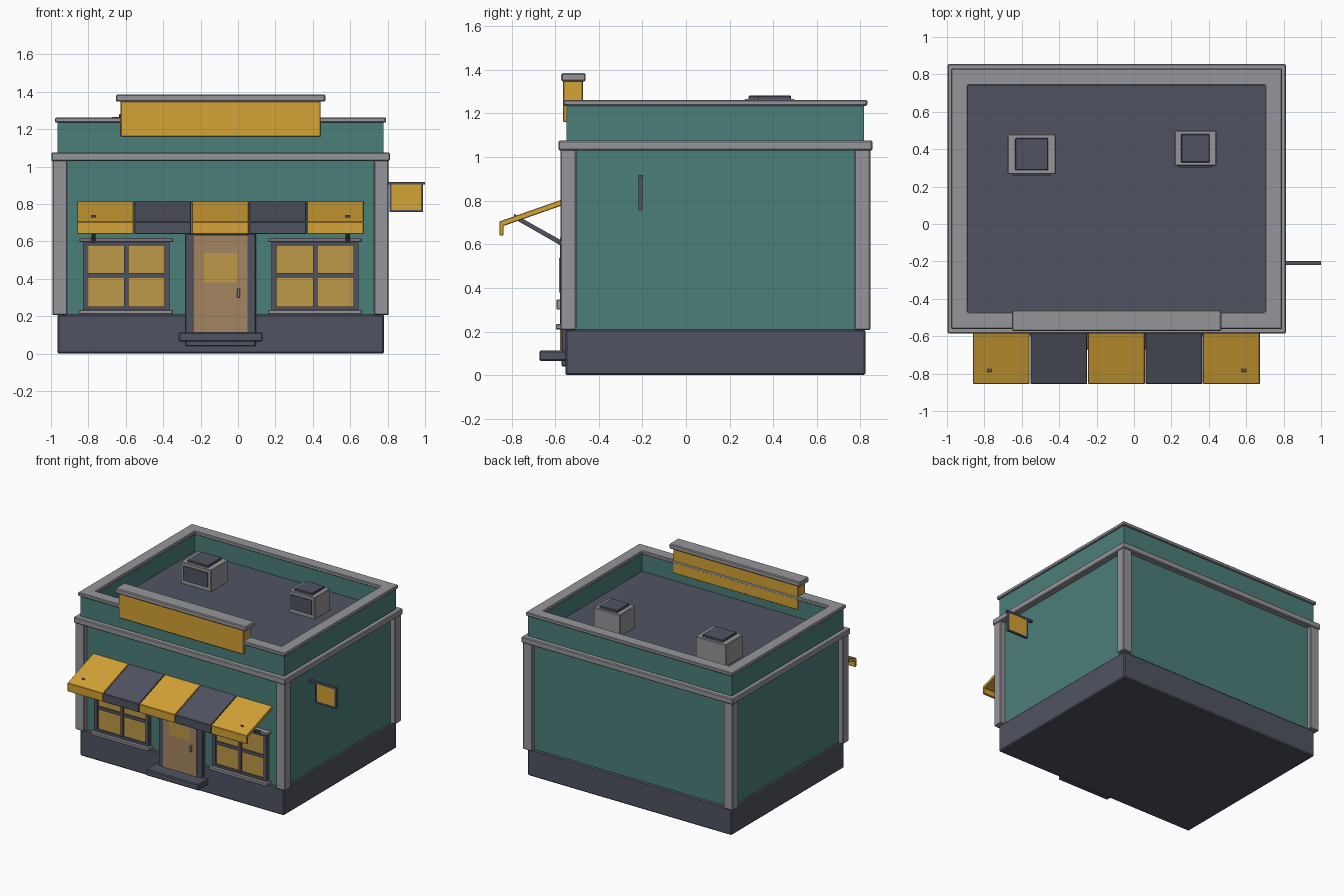
import bpy
import bmesh

cube = bpy.data.objects.get("Cube")
if cube:
    bpy.data.objects.remove(cube, do_unlink=True)

# Centre of the building footprint
CX, CY = -.093, .135


def material(name, *srgb):
    """Flat material from sRGB bytes, stored as linear values."""
    def linear(c):
        c /= 255
        return ((c + .055) / 1.055) ** 2.4
    colour = (*map(linear, srgb), 1)
    mat = bpy.data.materials.new(name)
    mat.use_nodes = True
    mat.diffuse_color = colour
    shader = next(n for n in mat.node_tree.nodes if n.type == 'BSDF_PRINCIPLED')
    shader.inputs["Base Color"].default_value = colour
    shader.inputs["Roughness"].default_value = .8
    return mat


TEAL = material("teal_wall", 75, 126, 122)
STONE = material("grey_stone", 150, 150, 155)
SLATE = material("dark_slate", 80, 84, 97)
YELLOW = material("warm_yellow", 212, 163, 54)
GLASS = material("amber_glass", 190, 152, 72)
WOOD = material("brown_door", 165, 133, 96)


def make(name, verts, faces, mat, bevel=0):
    mesh = bpy.data.meshes.new(name)
    mesh.from_pydata(verts, [], faces)
    bm = bmesh.new()
    bm.from_mesh(mesh)
    bmesh.ops.recalc_face_normals(bm, faces=bm.faces)
    bm.to_mesh(mesh)
    bm.free()
    mesh.materials.append(mat)
    obj = bpy.data.objects.new(name, mesh)
    bpy.context.collection.objects.link(obj)
    if bevel:
        mod = obj.modifiers.new("edge_bevel", 'BEVEL')
        mod.width = bevel
        mod.segments = 1
    return obj


def extrude_x(name, profile, x0, x1, mat, bevel=0):
    """Extrude a (y, z) profile between two x positions."""
    n = len(profile)
    verts = [(x, y, z) for x in (x0, x1) for y, z in profile]
    faces = [(i, (i + 1) % n, (i + 1) % n + n, i + n) for i in range(n)]
    faces += [tuple(range(n)), tuple(range(n, n + n))]
    return make(name, verts, faces, mat, bevel)


def box(name, x, y, z, mat, bevel=0):
    """Box from (min, max) pairs on each axis."""
    profile = [(y[0], z[0]), (y[1], z[0]), (y[1], z[1]), (y[0], z[1])]
    return extrude_x(name, profile, x[0], x[1], mat, bevel)


def ring(name, half_x, half_y, width, z, mat, bevel=0):
    """Rectangular frame lying flat around the building centre."""
    verts = []
    for inset, height in ((0, z[0]), (0, z[1]), (width, z[1]), (width, z[0])):
        for sx, sy in ((-1, -1), (1, -1), (1, 1), (-1, 1)):
            verts.append((CX + sx * (half_x - inset), CY + sy * (half_y - inset), height))
    faces = []
    for loop in range(4):
        for i in range(4):
            a, b = loop * 4, (loop + 1) % 4 * 4
            j = (i + 1) % 4
            faces.append((a + i, a + j, b + j, b + i))
    return make(name, verts, faces, mat, bevel)


def around(centre, half):
    return centre - half, centre + half


# Main body
box("foundation", around(CX, .873), around(CY, .688), (0, .21), SLATE, .008)
box("walls", around(CX, .858), around(CY, .676), (.2, 1.05), TEAL)
box("cornice", around(CX, .905), around(CY, .72), (1.03, 1.076), STONE, .006)
box("roof", around(CX, .83), around(CY, .64), (1.06, 1.1), SLATE)
ring("parapet", .872, .682, .07, (1.07, 1.24), TEAL)
ring("parapet_cap", .885, .696, .09, (1.235, 1.262), STONE, .005)

# Corner pillars
for sx, side in ((-1, "right"), (1, "left")):
    for sy, end in ((-1, "front"), (1, "back")):
        box(f"{end}_{side}_pillar", around(CX + sx * .859, .039),
            around(CY + sy * .674, .036), (.206, 1.04), STONE, .005)

# Raised fascia board above the front wall
box("fascia_board", around(CX, .535), (-.564, -.472), (1.16, 1.35), YELLOW, .004)
box("fascia_cap", around(CX, .56), (-.572, -.46), (1.347, 1.385), STONE, .006)

# Striped awning
PANELS = 5
LEFT_EDGE, STEP = -.861, .3075
awning_profile = [(-.54, .815), (-.855, .705), (-.855, .64),
                  (-.837, .64), (-.837, .684), (-.54, .788)]
for i in range(PANELS):
    x = LEFT_EDGE + i * STEP
    extrude_x(f"awning_panel_{i}", awning_profile, x, x + STEP - .004,
              SLATE if i % 2 else YELLOW, .003)
for side in (-1, 1):
    x = CX + side * .68
    extrude_x("awning_strut", [(-.54, .575), (-.54, .6), (-.79, .74), (-.785, .715)],
              x - .011, x + .011, SLATE)

# Front windows
for side, label in ((-1, "right"), (1, "left")):
    wx = CX + side * .505
    box(f"{label}_window_sill", around(wx, .25), (-.597, -.53), (.21, .234), STONE, .004)
    box(f"{label}_window_lintel", around(wx, .25), (-.585, -.53), (.597, .617), STONE, .004)
    box(f"{label}_window_glass", around(wx, .21), (-.556, -.53), (.24, .59), GLASS)
    for sx in (-1, 1):
        box(f"{label}_window_jamb", around(wx + sx * .219, .013), (-.572, -.53), (.234, .597), SLATE)
    for z in ((.234, .252), (.578, .597)):
        box(f"{label}_window_rail", around(wx, .21), (-.572, -.53), z, SLATE)
    box(f"{label}_window_mullion", around(wx, .012), (-.566, -.53), (.24, .59), SLATE)
    box(f"{label}_window_crossbar", around(wx, .21), (-.565, -.53), around(.418, .012), SLATE)

# Door and step
box("door_frame", around(CX, .188), (-.57, -.53), (.04, .64), SLATE, .004)
box("door_panel", around(CX, .143), (-.577, -.56), (.115, .63), WOOD)
box("door_window", around(CX, .088), (-.582, -.57), (.38, .537), GLASS)
box("door_handle", around(.003, .009), (-.593, -.57), (.3, .347), STONE, .003)
box("door_step", around(CX, .224), (-.672, -.54), (.065, .113), SLATE, .006)

# Hanging sign on the side wall
box("sign_board", (.815, .982), around(-.208, .007), (.765, .905), YELLOW)
box("sign_top_bar", (.76, 1), around(-.208, .01), (.903, .918), SLATE)
box("sign_bottom_rail", (.81, .99), around(-.208, .009), (.756, .767), SLATE)
for x in (.815, .984):
    box("sign_side_rail", around(x, .006), around(-.208, .009), (.756, .91), SLATE)

# Rooftop ventilation units
for x, y, hx, hy in ((-.547, .373, .13, .107), (.328, .405, .112, .095)):
    box("vent_body", around(x, hx), around(y, hy), (1.09, 1.266), STONE, .005)
    box("vent_lid", around(x, hx * .68), around(y, hy * .8), (1.26, 1.282), SLATE, .004)
    box("vent_grille", around(x, hx * .8), (y - hy - .008, y - hy + .01), (1.13, 1.24), SLATE)
